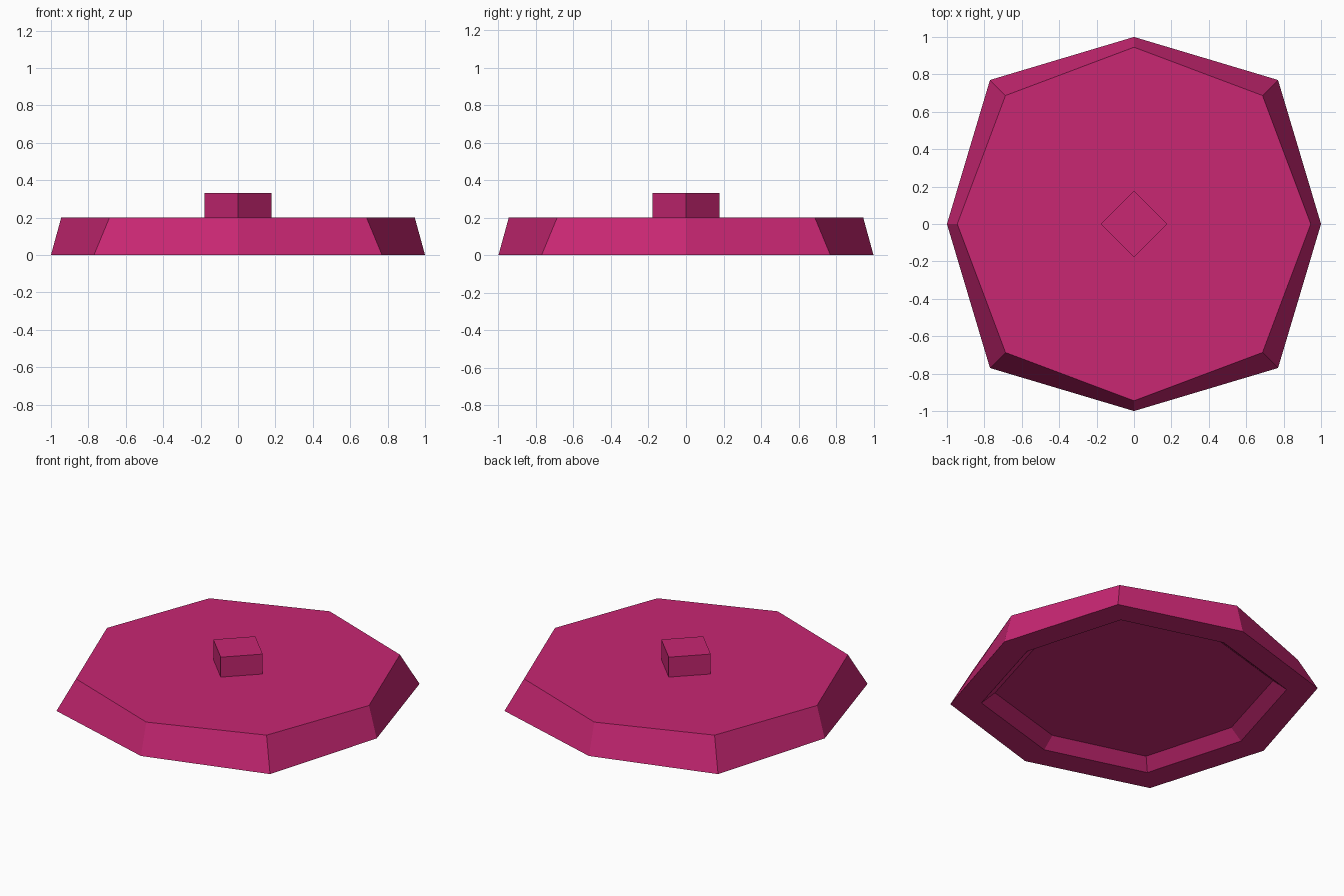
import bpy
import bmesh

cube = bpy.data.objects.get("Cube")
if cube:
    bpy.data.objects.remove(cube, do_unlink=True)

# Single flat colour
magenta = bpy.data.materials.new("magenta")
magenta.use_nodes = True
colour = (0.578, 0.02, 0.17, 1)
magenta.diffuse_color = colour
magenta.node_tree.nodes["Principled BSDF"].inputs["Base Color"].default_value = colour


def octagon(axial, diagonal):
    """Eight points with separate reach along the axes and the diagonals."""
    a, d = axial, diagonal
    return [(a, 0), (d, d), (0, a), (-d, d), (-a, 0), (-d, -d), (0, -a), (d, -d)]


def diamond(r):
    return [(r, 0), (0, r), (-r, 0), (0, -r)]


def loft(name, rings):
    """Skin a stack of (outline, height) rings and cap both ends."""
    bm = bmesh.new()
    loops = [[bm.verts.new((x, y, z)) for x, y in outline] for outline, z in rings]
    for low, high in zip(loops, loops[1:]):
        n = len(low)
        for i in range(n):
            j = (i + 1) % n
            bm.faces.new((low[i], low[j], high[j], high[i]))
    bm.faces.new(loops[0])
    bm.faces.new(loops[-1])
    bmesh.ops.recalc_face_normals(bm, faces=bm.faces)
    mesh = bpy.data.meshes.new(name)
    bm.to_mesh(mesh)
    bm.free()
    mesh.materials.append(magenta)
    obj = bpy.data.objects.new(name, mesh)
    bpy.context.collection.objects.link(obj)
    return obj


# Lid: recessed underside, flat rim, sloping outer wall and flat top
loft("lid", [
    (octagon(0.75, 0.583), 0.065),
    (octagon(0.825, 0.64), 0),
    (octagon(1, 0.77), 0),
    (octagon(0.945, 0.687), 0.2),
])

# Square knob turned by an eighth
loft("knob", [(diamond(0.178), 0.2), (diamond(0.178), 0.33)])
